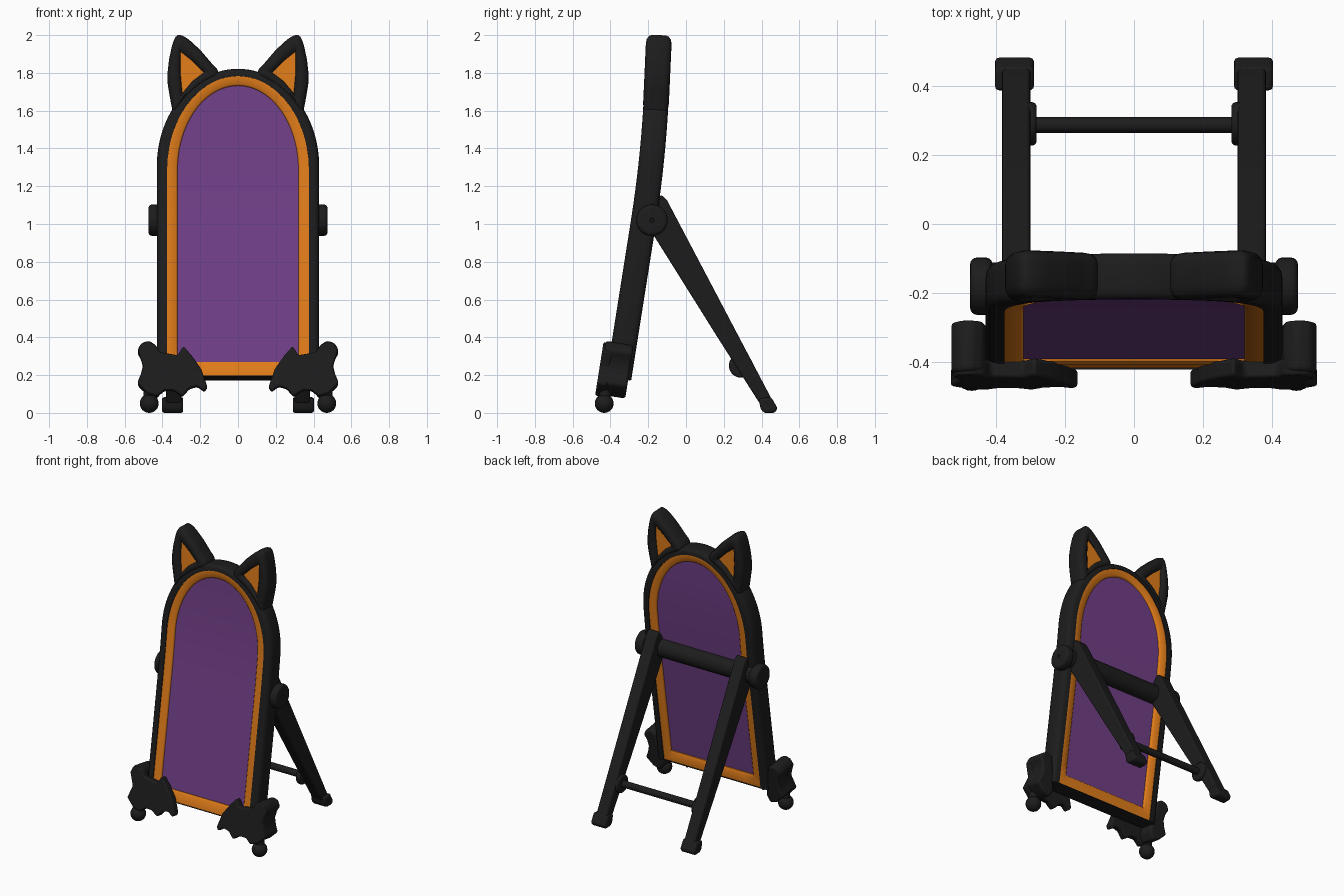
import bpy, bmesh, math
from mathutils import Matrix, Vector

if "Cube" in bpy.data.objects:
    bpy.data.objects.remove(bpy.data.objects["Cube"])


def material(name, rgb):
    m = bpy.data.materials.new(name)
    m.diffuse_color = (*rgb, 1)
    m.use_nodes = True
    m.node_tree.nodes["Principled BSDF"].inputs["Base Color"].default_value = m.diffuse_color
    return m


BLACK = material("soft black", (0.012, 0.012, 0.012))
ORANGE = material("orange", (0.74, 0.2, 0.01))
PURPLE = material("purple", (0.162, 0.05, 0.242))


def lean(z):
    """Depth and slope of the panel: leaning below, curving upright above."""
    if z < 1.0:
        return -0.227 + 0.158 * (z - 1), 0.158
    d = min(z - 1, 0.7)
    y = -0.227 + 0.158 * d - 0.0807 * d * d
    return y + 0.045 * (z - 1 - d), 0.158 - 0.1614 * d


def finish(name, bm, mat, bend=False, bevel=0, angle=40):
    if bend:
        for v in bm.verts:
            x, y, z = v.co
            yc, s = lean(z)
            v.co = (x, yc + y, z - s * y)
    bmesh.ops.recalc_face_normals(bm, faces=bm.faces[:])
    me = bpy.data.meshes.new(name)
    bm.to_mesh(me)
    bm.free()
    me.materials.append(mat)
    ob = bpy.data.objects.new(name, me)
    bpy.context.collection.objects.link(ob)
    bpy.ops.object.select_all(action='DESELECT')
    ob.select_set(True)
    bpy.context.view_layer.objects.active = ob
    bpy.ops.object.shade_smooth_by_angle(angle=math.radians(angle))
    if bevel:
        b = ob.modifiers.new("bevel", 'BEVEL')
        b.width, b.segments, b.limit_method = bevel, 3, 'ANGLE'
        b.angle_limit = math.radians(30)
    return ob


def band(name, outer, inner, section, mat, closed=True):
    """Sweep a section (0 = outer loop, 1 = inner loop; depth) round two paired loops."""
    bm = bmesh.new()
    rows = [[bm.verts.new((a[0] + (b[0] - a[0]) * t, y, a[1] + (b[1] - a[1]) * t))
             for t, y in section] for a, b in zip(outer, inner)]
    n, k = len(rows), len(section)
    for i in range(n):
        p, q = rows[i], rows[(i + 1) % n]
        for j in range(k if closed else k - 1):
            bm.faces.new((p[j], p[(j + 1) % k], q[(j + 1) % k], q[j]))
    bmesh.ops.remove_doubles(bm, verts=bm.verts[:], dist=1e-5)
    bmesh.ops.dissolve_degenerate(bm, edges=bm.edges[:], dist=1e-5)
    return finish(name, bm, mat, bend=True, angle=50)


def prism(name, pts, lo, hi, mat, axis='y', bend=False, bevel=0):
    bm = bmesh.new()
    place = (lambda a, b, d: (a, d, b)) if axis == 'y' else (lambda a, b, d: (d, a, b))
    f = bm.faces.new([bm.verts.new(place(a, b, lo)) for a, b in pts])
    r = bmesh.ops.extrude_face_region(bm, geom=[f])
    move = Vector(place(0, 0, hi - lo))
    bmesh.ops.translate(bm, vec=move, verts=[v for v in r['geom'] if isinstance(v, bmesh.types.BMVert)])
    return finish(name, bm, mat, bend, bevel)


def rod(name, centre, r, length, axis='x', bevel=0, dimple=False):
    bm = bmesh.new()
    bmesh.ops.create_cone(bm, cap_ends=True, segments=32, radius1=r, radius2=r, depth=length)
    if bevel:
        rims = [e for e in bm.edges if any(len(f.verts) > 4 for f in e.link_faces)]
        bmesh.ops.bevel(bm, geom=rims, offset=bevel, segments=4, profile=0.5, affect='EDGES')
    if dimple:
        caps = [f for f in bm.faces if len(f.verts) > 4]
        bmesh.ops.inset_individual(bm, faces=caps, thickness=r * 0.62, depth=0)
        bmesh.ops.inset_individual(bm, faces=caps, thickness=0.002, depth=-0.012)
    if axis == 'x':
        bm.transform(Matrix.Rotation(math.pi / 2, 4, 'Y'))
    bm.transform(Matrix.Translation(centre))
    return finish(name, bm, BLACK)


def arch(w, zb, zc, h):
    """Arched outline: straight sides, elliptical top, straight bottom."""
    side = [(-w, zb + (zc - zb) * i / 12) for i in range(12)]
    top = [(-w * math.cos(math.pi * i / 48), zc + h * math.sin(math.pi * i / 48)) for i in range(49)]
    right = [(-x, z) for x, z in reversed(side)]
    base = [(w - 2 * w * i / 8, zb) for i in range(1, 8)]
    return side + top + right + base


def resample(pts, n):
    """Even points along a closed outline."""
    vs = [Vector(p) for p in pts]
    ls = [(vs[(i + 1) % len(vs)] - v).length for i, v in enumerate(vs)]
    out = []
    for k in range(n):
        d, i = sum(ls) * k / n, 0
        while d > ls[i]:
            d -= ls[i]
            i += 1
        out.append(tuple(vs[i].lerp(vs[(i + 1) % len(vs)], d / ls[i])))
    return out


# Arched panel: black rim, orange border, purple pane
rim, mid, pane = arch(0.43, 0.18, 1.30, 0.52), arch(0.375, 0.188, 1.28, 0.50), arch(0.32, 0.262, 1.28, 0.45)
half = [(0, 0.03), (0.06, 0.047), (0.22, 0.06), (0.5, 0.066), (1, 0.066)]
band("black_rim", rim, mid, half + [(t, -y) for t, y in reversed(half)], BLACK)
half = [(0, 0.061), (0.85, 0.061), (1, 0.053)]
band("orange_border", mid, pane, half + [(t, -y) for t, y in reversed(half)], ORANGE)
band("purple_pane", pane, [(0, z) for x, z in pane],
     [(1, -0.047), (0, -0.047), (0, 0.045), (1, 0.045)], PURPLE, closed=False)

EAR = [(0.318, 2.0), (0.335, 1.985), (0.35, 1.94), (0.365, 1.87), (0.373, 1.80), (0.372, 1.74), (0.36, 1.67),
       (0.343, 1.58), (0.28, 1.66), (0.20, 1.73), (0.10, 1.785), (0.11, 1.82), (0.14, 1.85),
       (0.20, 1.92), (0.26, 1.975), (0.295, 1.997)]
EAR_IN = [(0.303, 1.91), (0.305, 1.80), (0.295, 1.69), (0.24, 1.755), (0.18, 1.80), (0.24, 1.86)]
WING = [(0.533, 0.154), (0.50, 0.239), (0.528, 0.324), (0.505, 0.362), (0.47, 0.371), (0.435, 0.355),
        (0.416, 0.318), (0.32, 0.302), (0.289, 0.35), (0.247, 0.302), (0.194, 0.228), (0.162, 0.133),
        (0.178, 0.111), (0.215, 0.138), (0.257, 0.127), (0.294, 0.085), (0.342, 0.117), (0.39, 0.117),
        (0.427, 0.085), (0.48, 0.10)]
BLOCK = [(0.533, 0.15), (0.515, 0.19), (0.502, 0.239), (0.512, 0.285), (0.533, 0.32), (0.51, 0.358),
         (0.47, 0.368), (0.435, 0.345), (0.42, 0.25), (0.40, 0.13), (0.427, 0.08), (0.48, 0.10)]
LEG = [(-0.13, 1.155), (-0.10, 1.125), (0.455, 0.07), (0.39, 0.05), (0.167, 0.40), (-0.165, 0.93),
       (-0.21, 1.0), (-0.20, 1.08)]
FOOT = [(0.385, 0.075), (0.395, 0.02), (0.415, 0.0), (0.47, 0.0), (0.485, 0.025), (0.45, 0.085)]

for s, side in ((-1, "left"), (1, "right")):
    def flip(pts):
        return [(s * x, z) for x, z in pts]

    # Pointed ears
    half = [(0, 0.035), (0.07, 0.052), (0.25, 0.064), (0.5, 0.068), (0.8, 0.064), (1, 0.052)]
    band(side + "_ear_rim", resample(flip(EAR), 64), resample(flip(EAR_IN), 64),
         half + [(t, -y) for t, y in reversed(half)], BLACK)
    prism(side + "_ear_inner", flip(EAR_IN), -0.045, 0.045, ORANGE, bend=True)

    # Bat-wing corner, its side block and ball foot
    prism(side + "_wing_plate", flip([(x, z - 0.012) for x, z in WING]), -0.108, -0.055, BLACK, bend=True, bevel=0.01)
    prism(side + "_wing_block", flip(BLOCK), -0.098, 0.05, BLACK, bend=True, bevel=0.014)
    rod(side + "_foot_stem", (s * 0.47, -0.43, 0.10), 0.03, 0.10, axis='z')
    bm = bmesh.new()
    bmesh.ops.create_uvsphere(bm, u_segments=24, v_segments=16, radius=0.05)
    bm.transform(Matrix.Translation((s * 0.47, -0.433, 0.05)))
    finish(side + "_ball_foot", bm, BLACK)

    # Pivot knob, back leg, rubber foot, crossbar collar
    rod(side + "_pivot_knob", (s * 0.442, -0.18, 1.02), 0.083, 0.065, bevel=0.02, dimple=True)
    prism(side + "_back_leg", LEG, s * 0.30, s * 0.382, BLACK, axis='x', bevel=0.01)
    prism(side + "_back_foot", FOOT, s * 0.29, s * 0.402, BLACK, axis='x', bevel=0.012)
    rod(side + "_collar", (s * 0.30, 0.29, 0.25), 0.063, 0.036, bevel=0.014)

# Bars joining the back legs
rod("pivot_bar", (0, -0.175, 1.025), 0.064, 0.86)
rod("lower_crossbar", (0, 0.287, 0.25), 0.023, 0.60)
